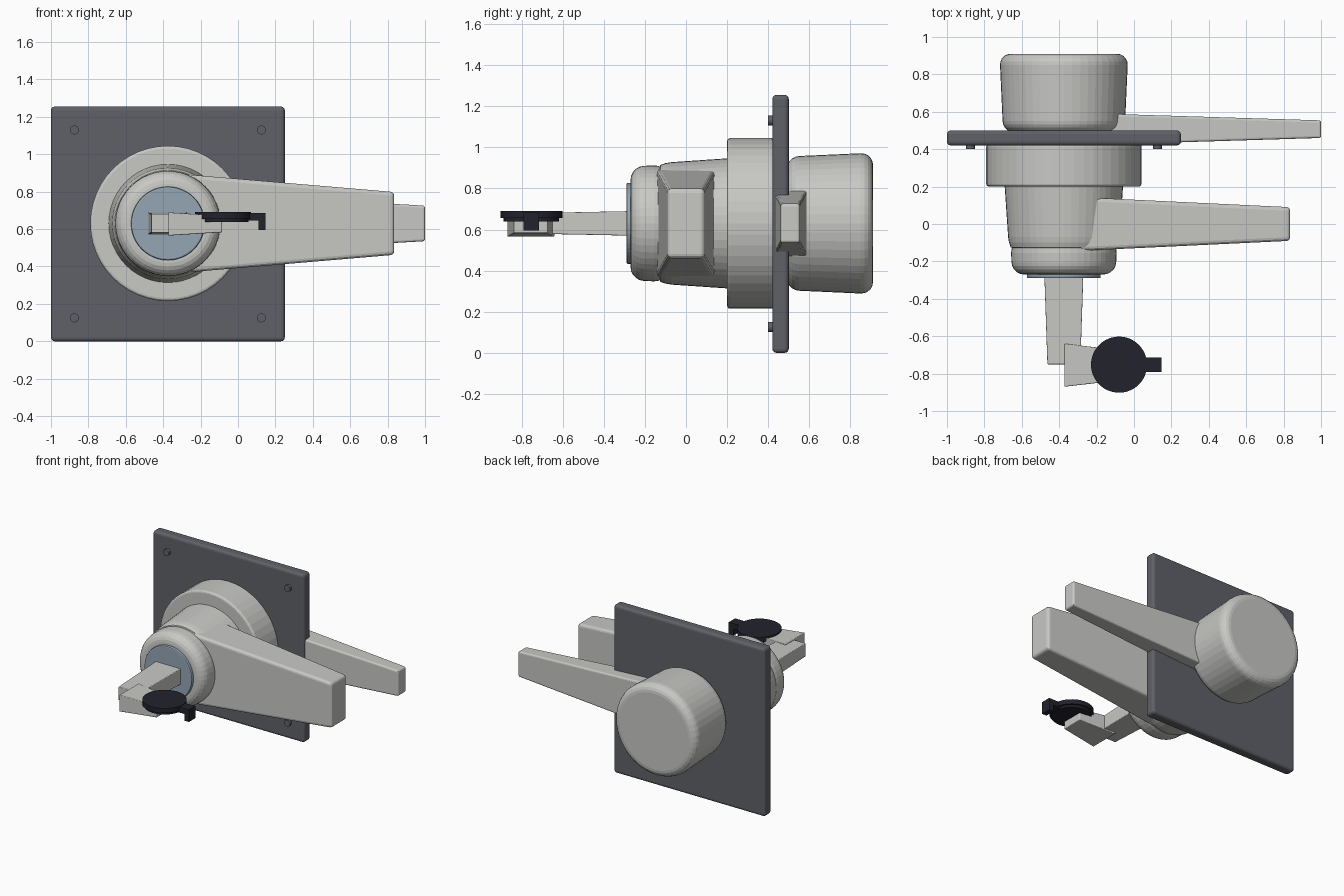
import bpy, bmesh, math
from mathutils import Vector

cube = bpy.data.objects.get("Cube")
if cube:
    bpy.data.objects.remove(cube, do_unlink=True)

AX, AZ = -0.375, 0.63      # shared axis of the lock and both handles


def material(name, rgb):
    m = bpy.data.materials.new(name)
    m.use_nodes = True
    col = (*rgb, 1)
    m.diffuse_color = col
    bsdf = next(n for n in m.node_tree.nodes if n.type == 'BSDF_PRINCIPLED')
    bsdf.inputs["Base Color"].default_value = col
    return m


GREY = material("light_grey_metal", (0.58, 0.58, 0.56))
PLATE = material("dark_slate", (0.115, 0.12, 0.14))
BLUE = material("steel_blue", (0.30, 0.38, 0.46))
BLACK = material("near_black", (0.016, 0.016, 0.026))


def finish(name, bm, mat, bevel=0, segments=3):
    bmesh.ops.recalc_face_normals(bm, faces=bm.faces)
    mesh = bpy.data.meshes.new(name)
    bm.to_mesh(mesh)
    bm.free()
    mesh.materials.append(mat)
    ob = bpy.data.objects.new(name, mesh)
    bpy.context.collection.objects.link(ob)
    if bevel:
        mod = ob.modifiers.new("Bevel", 'BEVEL')
        mod.width, mod.segments = bevel, segments
        mod.limit_method = 'ANGLE'
        mod.angle_limit = math.radians(40)
    return ob


def lathe(name, profile, mat, origin=(AX, 0, AZ), axis='Y', sides=48,
          bevel=0, segments=3):
    """Solid of revolution from (radius, distance along axis) points."""
    bm = bmesh.new()
    rings = []
    for r, d in profile:
        ring = []
        for i in range(sides):
            a = math.tau * i / sides
            u, v = r * math.cos(a), r * math.sin(a)
            p = Vector((u, d, v) if axis == 'Y' else (u, v, d))
            ring.append(bm.verts.new(p + Vector(origin)))
        rings.append(ring)
    for lo, hi in zip(rings, rings[1:]):
        for i in range(sides):
            j = (i + 1) % sides
            bm.faces.new((lo[i], lo[j], hi[j], hi[i]))
    bm.faces.new(rings[0])
    bm.faces.new(rings[-1])
    return finish(name, bm, mat, bevel, segments)


def taper(name, start, start_half, end, end_half, mat, axis='X', bevel=0.015):
    """Tapered bar between two rectangles; half sizes are (across, height)."""
    bm = bmesh.new()
    ends = []
    for c, (w, h) in ((start, start_half), (end, end_half)):
        ring = []
        for s, t in ((-1, -1), (1, -1), (1, 1), (-1, 1)):
            off = (0, s * w, t * h) if axis == 'X' else (s * w, 0, t * h)
            ring.append(bm.verts.new(Vector(c) + Vector(off)))
        ends.append(ring)
    a, b = ends
    for i in range(4):
        j = (i + 1) % 4
        bm.faces.new((a[i], a[j], b[j], b[i]))
    bm.faces.new(a)
    bm.faces.new(b)
    return finish(name, bm, mat, bevel)


def box(name, lo, hi, mat, bevel=0):
    mid = (Vector(lo) + Vector(hi)) / 2
    half = (Vector(hi) - Vector(lo)) / 2
    return taper(name, (lo[0], mid.y, mid.z), half.yz,
                 (hi[0], mid.y, mid.z), half.yz, mat, bevel=bevel)


# Mounting plate with four corner rivets
box("mounting_plate", (-1, 0.42, 0), (0.25, 0.5, 1.255), PLATE, 0.02)
for side, x in (("right", -0.875), ("left", 0.125)):
    for level, z in (("lower", 0.125), ("upper", 1.13)):
        lathe(f"{level}_{side}_rivet", [(0.024, 0.4), (0.024, 0.43)], PLATE,
              origin=(x, 0, z), sides=20)

# Front housing: collar, tapered barrel and rounded nose
lathe("front_collar", [(0.415, 0.2), (0.415, 0.43)], GREY, bevel=0.015)
lathe("front_barrel", [(0.27, -0.13), (0.284, -0.125), (0.293, -0.10),
                       (0.298, -0.07), (0.317, 0.21)], GREY)
lathe("front_nose", [(0.277, -0.27), (0.285, -0.09)], GREY,
      bevel=0.065, segments=5)
lathe("lock_face", [(0.197, -0.29), (0.197, -0.2)], BLUE, bevel=0.008, segments=2)

# Rear knob
lathe("rear_knob", [(0.325, 0.49), (0.344, 0.91)], GREY, bevel=0.06, segments=5)

# Lever handles
taper("front_handle", (-0.3, 0, AZ), (0.144, 0.264),
      (0.835, 0, AZ), (0.09, 0.168), GREY, bevel=0.02)
taper("rear_handle", (-0.2, 0.507, AZ), (0.084, 0.163),
      (1.0, 0.507, AZ), (0.047, 0.095), GREY, bevel=0.012)

# Key: shaft, crosswise grip and round head with hooked tab
taper("key_shaft", (AX, -0.25, AZ), (0.105, 0.06),
      (AX, -0.75, AZ), (0.088, 0.05), GREY, axis='Y', bevel=0.005)
taper("key_grip", (-0.372, -0.755, 0.627), (0.115, 0.062),
      (-0.085, -0.755, 0.627), (0.082, 0.044), GREY, bevel=0.005)
lathe("key_head", [(0.135, 0.638), (0.135, 0.655), (0.15, 0.655), (0.15, 0.69)],
      BLACK, origin=(-0.08, -0.752, 0), axis='Z')
box("key_tab", (0.05, -0.79, 0.645), (0.148, -0.715, 0.686), BLACK)
box("key_tab_hook", (0.11, -0.79, 0.595), (0.148, -0.715, 0.66), BLACK)
